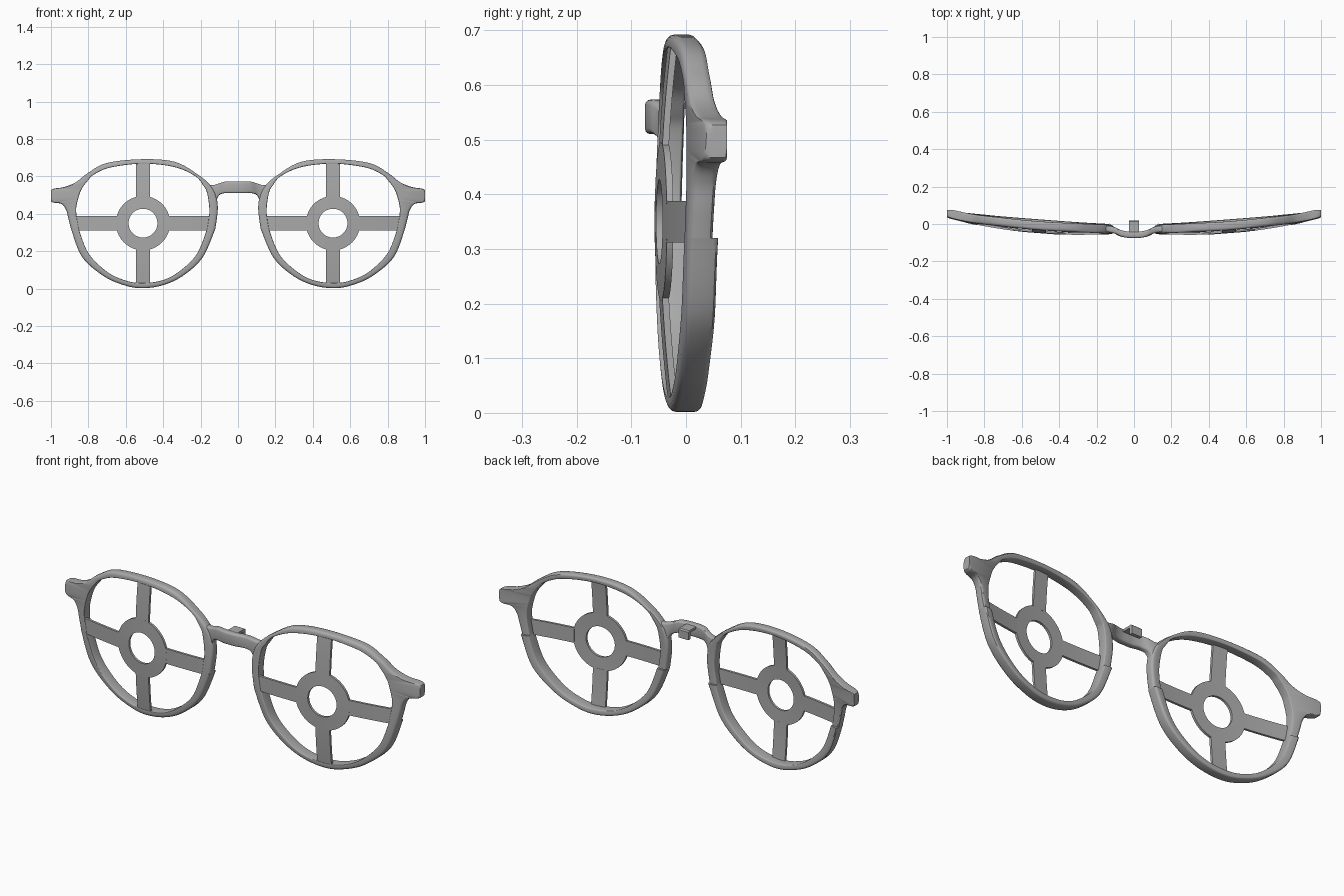
import bpy, bmesh, math
from mathutils import Vector

cube = bpy.data.objects.get("Cube")
if cube:
    bpy.data.objects.remove(cube)

grey = bpy.data.materials.new("frame grey")
grey.use_nodes = True
COLOUR = (0.40, 0.40, 0.40, 1)
grey.diffuse_color = COLOUR
grey.node_tree.nodes["Principled BSDF"].inputs["Base Color"].default_value = COLOUR


def dome(x, z):
    """Front surface shared by the rims and the lens inserts."""
    return -0.06 + ((x - 0.3) ** 2 + (z - 0.35) ** 2) / 5.4


def catmull(points, steps, closed):
    """Smooth list of points through the given ones, any dimension."""
    pts = [Vector(p) for p in points]
    n, out = len(pts), []
    get = (lambda i: pts[i % n]) if closed else (lambda i: pts[max(0, min(n - 1, i))])
    for i in range(n if closed else n - 1):
        a, b, c, d = (get(i + k) for k in (-1, 0, 1, 2))
        for s in range(steps):
            t = s / steps
            out.append(0.5 * (2 * b + (c - a) * t + (2 * a - 5 * b + 4 * c - d) * t * t
                              + (3 * b - a - 3 * c + d) * t ** 3))
    if not closed:
        out.append(pts[-1])
    return out


def section(width, depth, r_in, r_out):
    """Rounded rectangle as (across, depth) pairs."""
    corners = ((0, 0, r_in, 180), (width, 0, r_out, 270),
               (width, depth, r_out, 0), (0, depth, r_in, 90))
    ring = []
    for cx, cy, r, start in corners:
        if not r:
            ring.append((cx, cy))
            continue
        ox = r if cx == 0 else width - r
        oy = r if cy == 0 else depth - r
        for k in range(4):
            a = math.radians(start + 30 * k)
            ring.append((ox + r * math.cos(a), oy + r * math.sin(a)))
    return ring


def sweep(bm, stations, depth, front=None, offset=0, r_in=0, r_out=0, closed=False):
    """Skin a rounded bar between inner and outer edges (ix, iz, ox, oz, ...)."""
    rings = []
    for st in stations:
        inner, outer = Vector(st[:2]), Vector(st[2:4])
        across = outer - inner
        width = across.length
        across.normalize()
        ring = []
        for u, d in section(width, depth, min(r_in, width * 0.3), min(r_out, width * 0.45)):
            p = inner + across * u
            y = st[4] if front else dome(p.x, p.y)
            ring.append(bm.verts.new((min(p.x, 1), min(y + offset + d, 0.075), p.y)))
        rings.append(ring)
    pairs = list(zip(rings, rings[1:]))
    if closed:
        pairs.append((rings[-1], rings[0]))
    else:
        bm.faces.new(rings[0])
        bm.faces.new(rings[-1])
    m = len(rings[0])
    for a, b in pairs:
        for k in range(m):
            j = (k + 1) % m
            bm.faces.new((a[k], a[j], b[j], b[k]))


def finish(name, bm, mirror=False):
    bmesh.ops.recalc_face_normals(bm, faces=bm.faces)
    mesh = bpy.data.meshes.new(name)
    bm.to_mesh(mesh)
    bm.free()
    mesh.materials.append(grey)
    ob = bpy.data.objects.new(name, mesh)
    bpy.context.collection.objects.link(ob)
    if mirror:
        ob.modifiers.new("Mirror", "MIRROR").use_mirror_merge = False
    bpy.ops.object.select_all(action="DESELECT")
    ob.select_set(True)
    bpy.context.view_layer.objects.active = ob
    bpy.ops.object.shade_smooth_by_angle(angle=math.radians(35))
    return ob


# Rim: opening edge paired with outer edge, flaring out into the hinge end piece
STEP = 0.32
UPPER = [
    (.165, STEP, .121, STEP), (.153, .415, .108, .425), (.165, .51, .118, .50),
    (.185, .55, .148, .553), (.23, .602, .212, .608), (.34, .650, .335, .677),
    (.508, .668, .508, .692), (.68, .648, .70, .672), (.77, .61, .80, .620),
    (.805, .575, .865, .570), (.825, .55, .93, .543), (.842, .52, 1, .527),
    (.852, .49, 1, .467), (.860, .46, .945, .453), (.865, .43, .919, .42),
    (.863, .385, .906, .37), (.852, STEP, .893, STEP)]
LOWER = [
    (.852, STEP, .893, STEP), (.80, .19, .834, .17), (.70, .09, .72, .068),
    (.60, .043, .608, .018), (.508, .03, .508, .002), (.40, .046, .393, .021),
    (.31, .095, .288, .073), (.22, .185, .188, .168), (.165, STEP, .121, STEP)]
bm = bmesh.new()
sweep(bm, catmull(UPPER, 6, False), 0.046, r_in=0.004, r_out=0.013)
finish("upper_rims", bm, mirror=True)
bm = bmesh.new()
sweep(bm, catmull(LOWER, 8, False), 0.056, r_in=0.004, r_out=0.011)
finish("lower_rims", bm, mirror=True)

# Bridge: bows forward between the rims
HALF = [(.035, .51, .035, .573, -.074), (.075, .51, .07, .572, -.066),
        (.103, .497, .10, .563, -.052), (.116, .465, .137, .553, -.044),
        (.128, .43, .178, .562, -.042)]
path = [(-a, b, -c, d, y) for a, b, c, d, y in reversed(HALF)]
path += [(0, .51, 0, .573, -.075)] + HALF
bm = bmesh.new()
sweep(bm, catmull(path, 5, False), 0.034, front=True, r_in=0.01, r_out=0.01)
finish("bridge", bm)

# Clip: small hook behind the bridge
bm = bmesh.new()
hook = [(-.045, .568), (.014, .568), (.02, .562), (.02, .522), (.002, .522),
        (.002, .556), (-.045, .556)]
face = bm.faces.new([bm.verts.new((-0.028, y, z)) for y, z in hook])
new = bmesh.ops.extrude_face_region(bm, geom=[face])["geom"]
bmesh.ops.translate(bm, vec=(0.056, 0, 0), verts=[v for v in new if isinstance(v, bmesh.types.BMVert)])
finish("bridge_clip", bm)

# Lens inserts: centre ring with four spokes, following the dome
CX, CZ, HALF_BAR = 0.508, 0.35, 0.038
bm = bmesh.new()
circle = [(math.cos(a), math.sin(a)) for a in (math.tau * k / 64 for k in range(64))]
sweep(bm, [(CX + .077 * c, CZ + .077 * s, CX + .145 * c, CZ + .145 * s) for c, s in circle],
      0.012, offset=0.002, closed=True)
for dx, dz, reach in ((1, 0, .365), (-1, 0, .365), (0, 1, .327), (0, -1, .328)):
    stations = []
    for k in range(9):
        r = 0.138 + (reach - 0.138) * k / 8
        x, z = CX + dx * r, CZ + dz * r
        stations.append((x - dz * HALF_BAR, z - dx * HALF_BAR, x + dz * HALF_BAR, z + dx * HALF_BAR))
    sweep(bm, stations, 0.012, offset=0.002)
finish("lens_spokes", bm, mirror=True)
